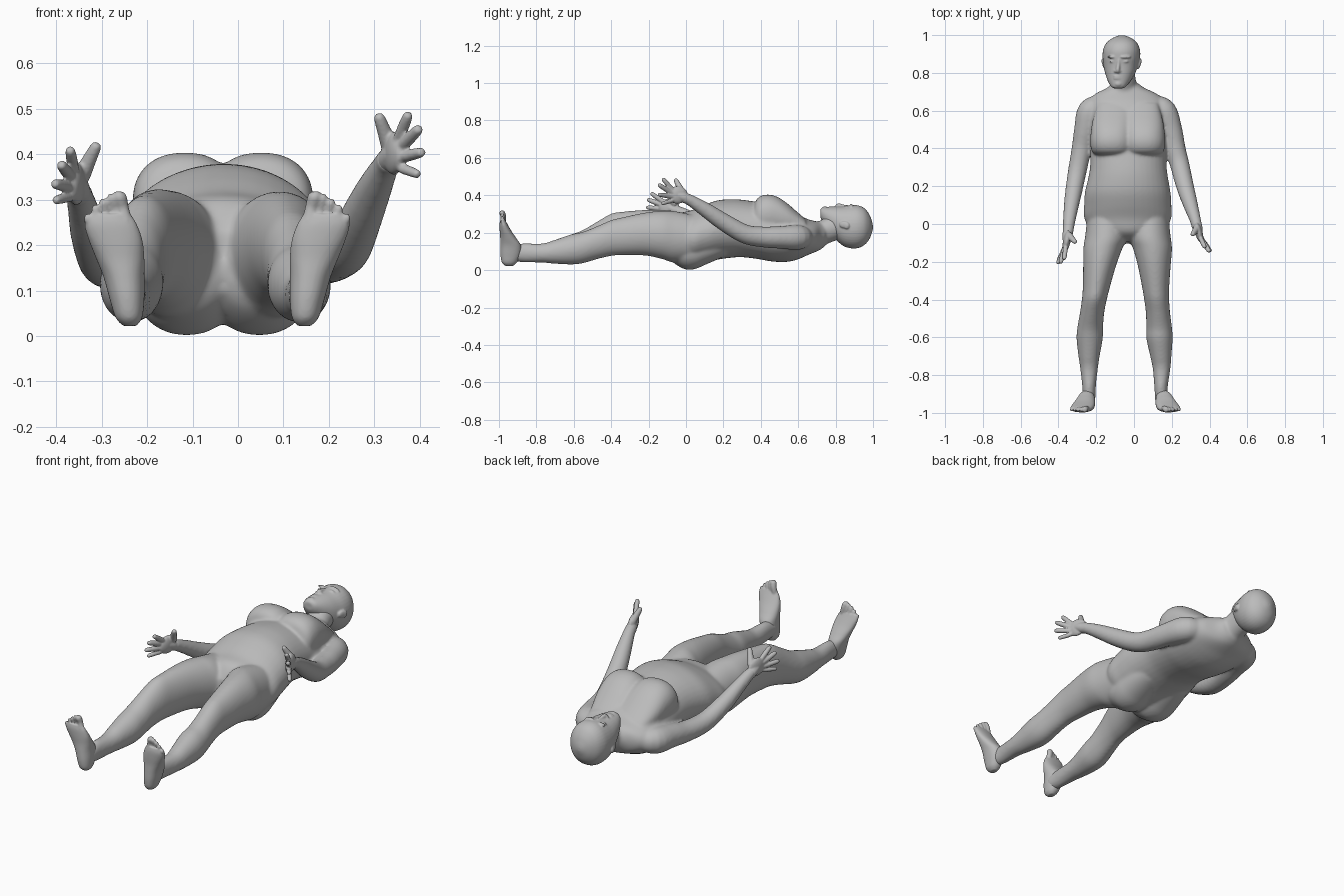
import bpy, bmesh, math
from mathutils import Vector, Matrix

cube = bpy.data.objects.get("Cube")
if cube:
    bpy.data.objects.remove(cube, do_unlink=True)

skin = bpy.data.materials.new("matte grey")
skin.use_nodes = True
skin.diffuse_color = (0.5, 0.5, 0.5, 1)
skin.node_tree.nodes["Principled BSDF"].inputs["Base Color"].default_value = (0.5, 0.5, 0.5, 1)


def resample(rows, steps=4):
    """Catmull-Rom interpolation of rows of numbers."""
    out = []
    for i in range(len(rows) - 1):
        p0, p1, p2 = rows[max(i - 1, 0)], rows[i], rows[i + 1]
        p3 = rows[min(i + 2, len(rows) - 1)]
        for k in range(steps):
            t = k / steps
            out.append([0.5 * (2 * b + (c - a) * t + (2 * a - 5 * b + 4 * c - d) * t * t
                               + (3 * b - a - 3 * c + d) * t ** 3)
                        for a, b, c, d in zip(p0, p1, p2, p3)])
    return out + [list(rows[-1])]


def skin_rings(bm, rings):
    loops = [[bm.verts.new(p) for p in ring] for ring in rings]
    n = len(loops[0])
    for a, b in zip(loops, loops[1:]):
        for i in range(n):
            bm.faces.new((a[i], a[(i + 1) % n], b[(i + 1) % n], b[i]))
    bm.faces.new(loops[0])
    bm.faces.new(loops[-1])


def loft(bm, rows, axis="Y", power=2.0, n=40):
    """Superellipse sections (position, centre a, radius a, low b, high b) along Y or Z."""
    rings = []
    for p, ca, ra, lo, hi in resample(rows):
        ring = []
        for i in range(n):
            c, s = math.cos(2 * math.pi * i / n), math.sin(2 * math.pi * i / n)
            a = ca + ra * math.copysign(abs(c) ** (2 / power), c)
            b = (lo + hi) / 2 + (hi - lo) / 2 * math.copysign(abs(s) ** (2 / power), s)
            ring.append((a, p, b) if axis == "Y" else (a, b, p))
        rings.append(ring)
    skin_rings(bm, rings)


def tube(bm, rows, n=16):
    """Round tube through (x, y, z, radius) points."""
    rows = resample(rows)
    rings = []
    for i, row in enumerate(rows):
        d = Vector(rows[min(i + 1, len(rows) - 1)][:3]) - Vector(rows[max(i - 1, 0)][:3])
        q = d.to_track_quat("Z", "Y")
        rings.append([Vector(row[:3]) + q @ Vector((row[3] * math.cos(2 * math.pi * k / n),
                                                    row[3] * math.sin(2 * math.pi * k / n), 0))
                      for k in range(n)])
    skin_rings(bm, rings)


def ball(bm, centre, radii, yaw=0, tilt=0):
    m = (Matrix.Translation(centre) @ Matrix.Rotation(math.radians(yaw), 4, "Z")
         @ Matrix.Rotation(math.radians(tilt), 4, "Y") @ Matrix.Diagonal((*radii, 1)))
    bmesh.ops.create_uvsphere(bm, u_segments=28, v_segments=18, radius=1, matrix=m)


def fuse(name, bm, voxel, rounds):
    """Blend the pieces of a part into one smooth skin."""
    bmesh.ops.recalc_face_normals(bm, faces=bm.faces)
    mesh = bpy.data.meshes.new(name)
    bm.to_mesh(mesh)
    bm.free()
    mesh.materials.append(skin)
    mesh.shade_smooth()
    ob = bpy.data.objects.new(name, mesh)
    bpy.context.collection.objects.link(ob)
    rm = ob.modifiers.new("blend", "REMESH")
    rm.mode = "VOXEL"
    rm.voxel_size = voxel
    rm.use_smooth_shade = True
    sm = ob.modifiers.new("soften", "SMOOTH")
    sm.factor = 0.5
    sm.iterations = rounds


MID = -0.033

# Torso: y, centre x, half width, bottom z, top z
body = bmesh.new()
loft(body, [(-.095, MID, .05, .10, .23), (-.045, MID, .18, .05, .298), (.03, MID, .230, .026, .320),
            (.10, MID, .231, .038, .350), (.17, MID, .226, .056, .373), (.24, -.031, .212, .066, .379),
            (.30, -.03, .203, .069, .376), (.38, -.03, .201, .06, .364), (.46, -.032, .204, .046, .345),
            (.54, -.036, .208, .044, .322), (.60, -.038, .210, .058, .296), (.65, -.04, .203, .080, .273),
            (.69, -.042, .162, .096, .262), (.72, -.044, .100, .11, .256), (.745, -.048, .07, .13, .25)])

# Neck
loft(body, [(.66, -.045, .085, .105, .255), (.71, -.05, .072, .115, .262),
            (.76, -.056, .066, .142, .287), (.82, -.062, .064, .165, .305)])

# Chest and buttocks
for s in (-1, 1):
    loft(body, [(y, MID + s * c, w, .19, top) for y, c, w, top in (
        (.358, .082, .07, .31), (.37, .083, .095, .365), (.395, .084, .110, .394), (.44, .084, .115, .404),
        (.49, .083, .112, .391), (.54, .08, .108, .358), (.59, .075, .10, .315), (.64, .07, .09, .272))],
        power=2.25)
    loft(body, [(y, MID + s * .08, w, low, .22) for y, w, low in (
        (-.105, .07, .085), (-.085, .09, .055), (-.045, .106, .024), (.0, .114, .003), (.05, .115, .006),
        (.10, .110, .027), (.16, .10, .053), (.21, .085, .075))], power=2.1)

# Legs: y, right x, left x, half width, bottom z, top z, drop of the left top
legs = [(.06, -.145, .08, .10, .05, .29, 0), (-.06, -.147, .082, .111, .04, .315, 0),
        (-.13, -.165, .098, .103, .06, .322, .005), (-.22, -.182, .107, .087, .078, .322, .015),
        (-.34, -.20, .115, .071, .08, .312, .03), (-.40, -.21, .12, .066, .076, .302, .035),
        (-.47, -.222, .127, .064, .06, .262, .025), (-.55, -.232, .133, .068, .037, .215, .01),
        (-.61, -.235, .135, .069, .03, .192, 0), (-.70, -.238, .142, .056, .034, .162, 0),
        (-.77, -.238, .146, .046, .04, .142, 0), (-.87, -.238, .143, .035, .042, .143, 0),
        (-.94, -.238, .146, .034, .05, .13, 0)]
for side in (1, 2):
    loft(body, [(r[0], r[side], r[3], r[4], r[5] - r[6] * (side - 1)) for r in legs])

# Arms
tube(body, [(.10, .635, .175, .05), (.157, .598, .175, .067), (.195, .5, .175, .060),
            (.218, .4, .178, .055), (.243, .31, .195, .051), (.27, .2, .258, .047),
            (.30, .1, .325, .039), (.325, .02, .375, .030), (.335, -.02, .39, .029)], 24)
tube(body, [(-.17, .635, .17, .05), (-.231, .598, .17, .067), (-.257, .5, .165, .060),
            (-.277, .4, .155, .053), (-.302, .27, .165, .049), (-.325, .14, .22, .043),
            (-.34, .04, .275, .035), (-.348, -.03, .31, .029), (-.352, -.06, .32, .028)], 24)
fuse("body", body, .0075, 10)

# Head: y, centre x, half width, back z, face z
head = bmesh.new()
loft(head, [(.718, -.083, .022, .285, .322), (.728, -.082, .040, .262, .334), (.76, -.078, .062, .215, .338),
            (.80, -.073, .080, .165, .340), (.84, -.070, .092, .13, .341), (.88, -.067, .099, .117, .346),
            (.92, -.066, .098, .118, .346), (.955, -.065, .084, .135, .330), (.98, -.064, .057, .165, .298),
            (.994, -.064, .028, .20, .262), (.999, -.064, .010, .22, .24)], power=2.1)

# Nose, brows, eyelids, lips and chin
tube(head, [(-.079, .876, .338, .008), (-.083, .845, .341, .009), (-.086, .816, .346, .011),
            (-.086, .803, .340, .009)])
for s in (-1, 1):
    ball(head, (-.086 + s * .011, .809, .338), (.009, .009, .009))
    ball(head, (-.079 + s * .036, .884, .339 + s * .005), (.028, .007, .009), 0, 9 + s * 6)
    ball(head, (-.079 + s * .036, .860, .332 + s * .005), (.015, .006, .009), 0, 9 + s * 6)
for y in (.771, .782):
    ball(head, (-.085, y, .333), (.023, .006, .009))
ball(head, (-.083, .742, .325), (.022, .016, .016))

# Ears
for x, z, s in ((.028, .243, 1), (-.160, .205, -1)):
    ball(head, (x, .846, z), (.008, .027, .018), s * -14)
    ball(head, (x + s * .005, .858, z - .005), (.007, .016, .018), s * -14)
fuse("head", head, .0045, 3)


# Hands: palm, four fingers and thumb
def hand(name, wrist, palm, yaw, knuckles, tips, thumb):
    bm = bmesh.new()
    tube(bm, [(*wrist, .027), (*Vector(wrist).lerp(Vector(palm), .5), .027), (*palm, .022)])
    ball(bm, palm, (.020, .056, .047), yaw)
    for a, b, r in zip(knuckles, tips, (.0125, .013, .0125, .011)):
        a, b = Vector(a), Vector(b)
        start = a.lerp(Vector(palm), .5)
        tube(bm, [(*start, r), (*a, r), (*a.lerp(b, .55), r), (*a.lerp(b, .9), r * .85), (*b, r * .5)])
    a, b = Vector(thumb[0]), Vector(thumb[1])
    tube(bm, [(*a, .02), (*a.lerp(b, .45), .016), (*a.lerp(b, .9), .012), (*b, .006)])
    fuse(name, bm, .004, 3)


hand("left_hand", (.328, .01, .38), (.343, -.045, .402), 15,
     [(.355, -.08, .438), (.361, -.085, .418), (.363, -.085, .394), (.36, -.08, .37)],
     [(.376, -.125, .490), (.40, -.148, .458), (.407, -.148, .405), (.398, -.13, .355)],
     [(.335, -.02, .415), (.308, -.058, .488)])
hand("right_hand", (-.349, -.035, .31), (-.356, -.09, .335), -10,
     [(-.362, -.125, .368), (-.368, -.13, .35), (-.37, -.13, .328), (-.367, -.125, .308)],
     [(-.37, -.188, .412), (-.39, -.208, .378), (-.405, -.212, .335), (-.403, -.195, .298)],
     [(-.345, -.06, .352), (-.309, -.098, .424)])


# Feet: upright sole facing -y, toes splayed outwards
def foot(name, x, s):
    bm = bmesh.new()
    rows = [(.022, 0, .014, -.965, -.925), (.04, .002, .029, -.984, -.905), (.08, .006, .038, -.992, -.884),
            (.13, .013, .045, -.993, -.882), (.17, .021, .053, -.993, -.907), (.21, .031, .059, -.996, -.934),
            (.245, .042, .058, -.997, -.954), (.268, .046, .048, -.993, -.966)]
    loft(bm, [(z, x + s * c, w, lo, hi) for z, c, w, lo, hi in rows], "Z", 2.2)
    for k in range(5):
        r = .0155 if k == 0 else .0115 - .0007 * k
        bx, tx = .010 + .0175 * k, .023 + .0175 * k
        bz, tz = .250 - .008 * k, (.316, .310, .300, .286, .266)[k]
        tube(bm, [(x + s * bx, -.978, bz, r), (x + s * (bx + tx) / 2, -.976, (bz + tz) / 2, r * .95),
                  (x + s * tx, -.983, tz - .008, r), (x + s * tx, -.985, tz + .002, r * .55)])
    fuse(name, bm, .004, 4)


foot("right_foot", -.238, -1)
foot("left_foot", .146, 1)
